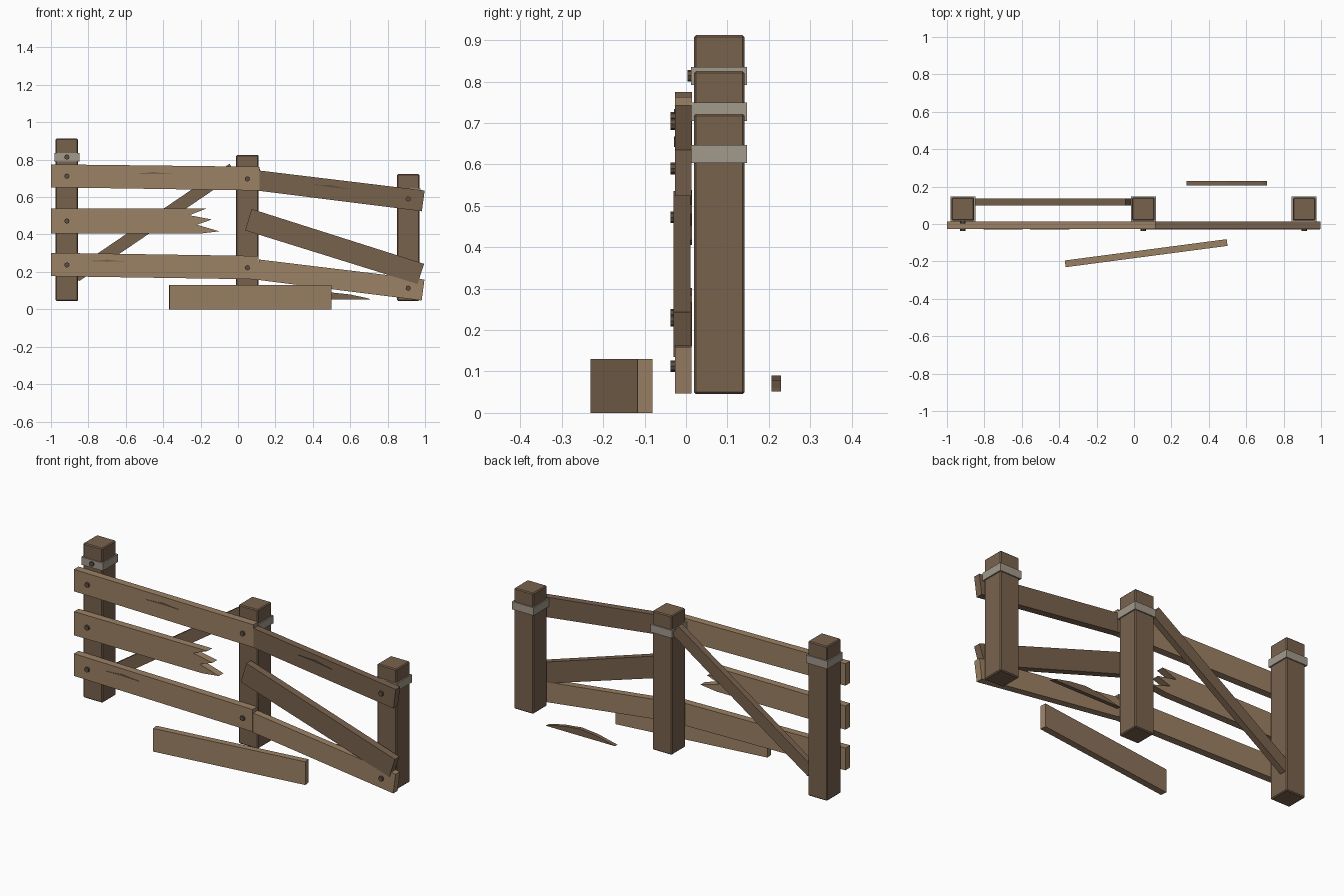
import bpy, bmesh, math
from mathutils import Matrix

if "Cube" in bpy.data.objects:
    bpy.data.objects.remove(bpy.data.objects["Cube"])


def material(name, color):
    m = bpy.data.materials.new(name)
    m.use_nodes = True
    m.diffuse_color = (*color, 1)
    m.node_tree.nodes["Principled BSDF"].inputs["Base Color"].default_value = (*color, 1)
    return m


LIGHT = material("light wood", (0.33, 0.22, 0.13))
DARK = material("dark wood", (0.19, 0.122, 0.076))
METAL = material("dull metal", (0.36, 0.32, 0.26))
NAIL = material("rusty nail", (0.11, 0.075, 0.05))


def finish(name, bm, mat):
    bmesh.ops.recalc_face_normals(bm, faces=bm.faces)
    mesh = bpy.data.meshes.new(name)
    bm.to_mesh(mesh)
    bm.free()
    mesh.materials.append(mat)
    ob = bpy.data.objects.new(name, mesh)
    bpy.context.collection.objects.link(ob)
    return ob


def box(name, center, size, mat, turn=0, bevel=0):
    bm = bmesh.new()
    bmesh.ops.create_cube(bm, size=1, matrix=Matrix.Diagonal((*size, 1)))
    if bevel:
        bmesh.ops.bevel(bm, geom=bm.edges[:], offset=bevel, segments=1, affect='EDGES')
    ob = finish(name, bm, mat)
    ob.location = center
    ob.rotation_euler.z = turn
    return ob


def plank(name, outline, y0, y1, mat):
    """Front outline (x, z) extruded from y0 to y1."""
    bm = bmesh.new()
    face = bm.faces.new([bm.verts.new((x, y0, z)) for x, z in outline])
    ext = bmesh.ops.extrude_face_region(bm, geom=[face])
    verts = [v for v in ext["geom"] if isinstance(v, bmesh.types.BMVert)]
    bmesh.ops.translate(bm, verts=verts, vec=(0, y1 - y0, 0))
    return finish(name, bm, mat)


def nail(name, x, z, y):
    bm = bmesh.new()
    bmesh.ops.create_cone(bm, cap_ends=True, segments=8, radius1=0.014, radius2=0.014,
                          depth=0.016, matrix=Matrix.Rotation(math.pi / 2, 4, 'X'))
    finish(name, bm, NAIL).location = (x, y, z)


def crack(name, x, z, length, slope):
    """Thin curved sliver on the front of a rail."""
    pts = [(-0.5, 0), (0, -0.003), (0.5, 0), (0.2, 0.004), (0, 0.009), (-0.2, 0.004)]
    plank(name, [(x + u * length, z + u * length * slope + h) for u, h in pts],
          -0.0295, -0.025, DARK if slope > -0.1 else NAIL)


# Posts with metal bands
POST_Y = 0.08
for side, x, top, band in (("right", -0.915, 0.912, 0.813),
                           ("middle", 0.05, 0.825, 0.727),
                           ("left", 0.91, 0.722, 0.625)):
    box(side + "_post", (x, POST_Y, (top + 0.045) / 2), (0.12, 0.122, top - 0.045),
        DARK, bevel=0.005)
    box(side + "_band", (x, POST_Y, band), (0.134, 0.135, 0.044), METAL)

# Rails
FRONT, BACK = -0.027, 0.014
plank("upper_right_rail", [(-1, 0.652), (0.115, 0.635), (0.115, 0.762), (-1, 0.775)],
      FRONT, BACK, LIGHT)
plank("lower_right_rail", [(-1, 0.177), (0.11, 0.16), (0.11, 0.285), (-1, 0.302)],
      FRONT, BACK, LIGHT)
plank("broken_middle_rail",
      [(-1, 0.405), (-0.2, 0.405), (-0.1, 0.417), (-0.22, 0.452), (-0.14, 0.48),
       (-0.26, 0.503), (-0.17, 0.538), (-1, 0.538)], FRONT, BACK, LIGHT)
plank("upper_left_rail", [(0.1, 0.635), (0.983, 0.524), (0.998, 0.635), (0.113, 0.742)],
      FRONT + 0.001, BACK - 0.001, DARK)
plank("lower_left_rail", [(0.1, 0.158), (0.982, 0.047), (0.997, 0.159), (0.113, 0.266)],
      FRONT + 0.001, BACK - 0.001, LIGHT)
plank("fallen_diagonal_rail", [(0.038, 0.422), (0.96, 0.135), (0.995, 0.243), (0.073, 0.536)],
      FRONT - 0.003, BACK - 0.003, DARK)

# Rear brace
plank("rear_brace", [(-0.885, 0.207), (-0.85, 0.15), (-0.008, 0.722), (-0.045, 0.778)],
      0.1, 0.135, DARK)

# Loose pieces
box("loose_plank", (0.065, -0.156, 0.065), (0.873, 0.036, 0.13), LIGHT, turn=math.radians(7.5))
plank("wood_shard", [(0.28, 0.052), (0.71, 0.052), (0.69, 0.06), (0.6, 0.079), (0.5, 0.09),
                     (0.4, 0.08)], 0.207, 0.229, DARK)

# Nails
for i, (x, z) in enumerate([(-0.915, 0.712), (-0.915, 0.472), (-0.915, 0.237), (0.05, 0.697),
                            (0.05, 0.222), (0.91, 0.59), (0.91, 0.113)]):
    nail(f"rail_nail_{i}", x, z, -0.029)
nail("band_nail", -0.915, 0.814, 0.012)

# Wood cracks
crack("upper_crack", -0.45, 0.725, 0.21, -0.01)
crack("lower_crack", -0.7, 0.257, 0.21, -0.01)
crack("left_crack", 0.5, 0.655, 0.21, -0.122)
